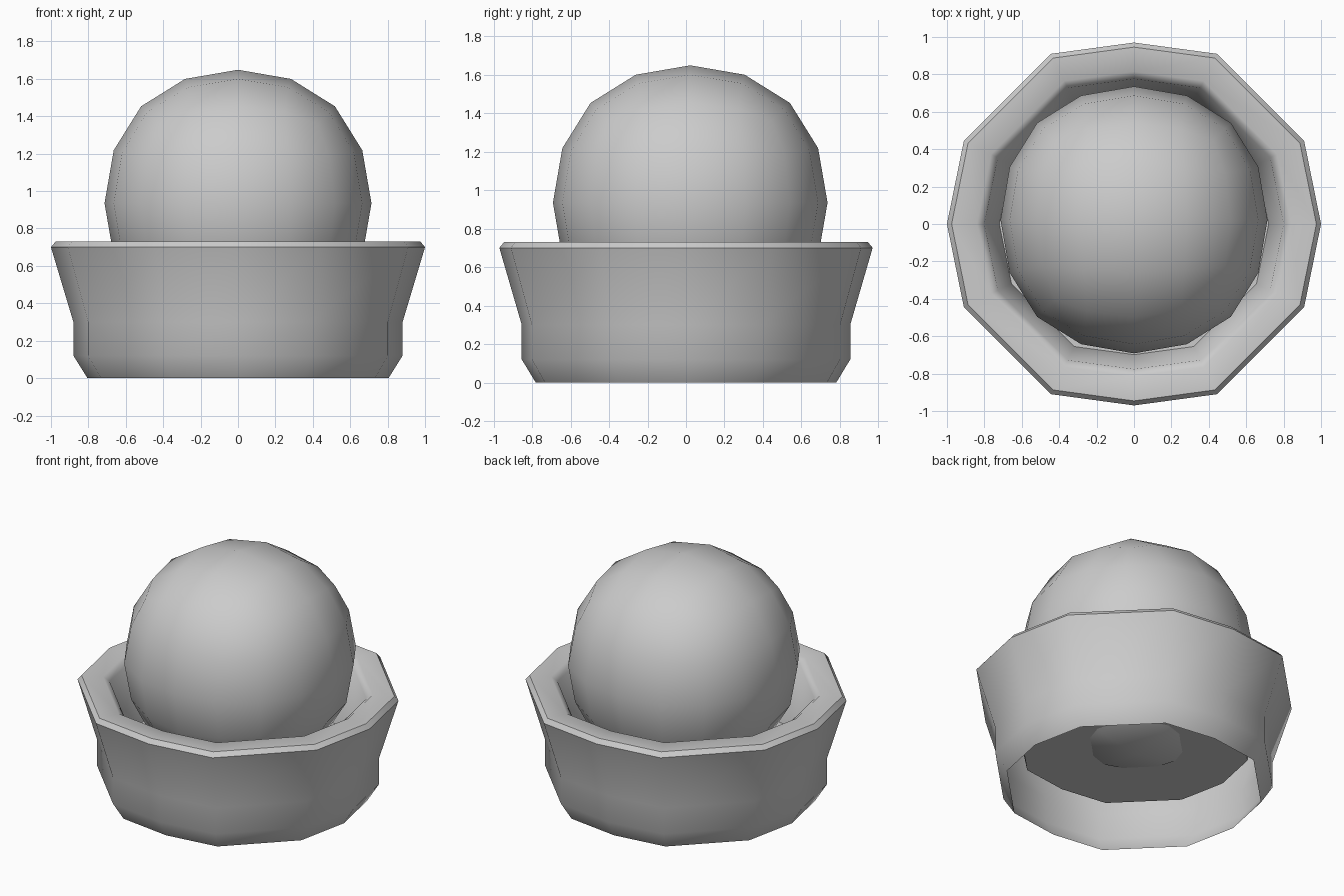
import bpy, bmesh, math

if "Cube" in bpy.data.objects:
    bpy.data.objects.remove(bpy.data.objects["Cube"])

# Twelve-sided outline shared by every ring of the bowl (unit size)
quarter = [(1.0, 0.0), (0.91, 0.443), (0.443, 0.91), (0.0, 0.97)]
outline = quarter + [(-x, y) for x, y in reversed(quarter[:3])]
outline += [(x, -y) for x, y in reversed(outline[1:-1])]

# Bowl profile (radius, height): open foot, outer wall, rim, inner wall, floor
profile = [(0.805, 0.0), (0.88, 0.12), (0.88, 0.30), (1.0, 0.70),
           (0.975, 0.73), (0.84, 0.73), (0.80, 0.70), (0.72, 0.29)]


def make_bowl(name):
    bm = bmesh.new()
    rings = [[bm.verts.new((x * r, y * r, z)) for x, y in outline]
             for r, z in profile]
    n = len(outline)
    for a, b in zip(rings, rings[1:]):
        for i in range(n):
            j = (i + 1) % n
            bm.faces.new((a[i], a[j], b[j], b[i]))
    bm.faces.new(rings[-1])
    mesh = bpy.data.meshes.new(name)
    bm.to_mesh(mesh)
    bm.free()
    obj = bpy.data.objects.new(name, mesh)
    bpy.context.collection.objects.link(obj)
    return obj


bowl = make_bowl("bowl")
bpy.ops.object.select_all(action='DESELECT')
bowl.select_set(True)
bpy.context.view_layer.objects.active = bowl
bpy.ops.object.shade_smooth_by_angle(angle=math.radians(42))

# Ball: rounded cube resting in the bowl and poking through its floor
bpy.ops.mesh.primitive_cube_add(size=1.70, location=(0, 0.022, 0.935))
ball = bpy.context.object
ball.name = "ball"
bpy.ops.object.shade_smooth()
sub = ball.modifiers.new("rounding", 'SUBSURF')
sub.levels = sub.render_levels = 2
